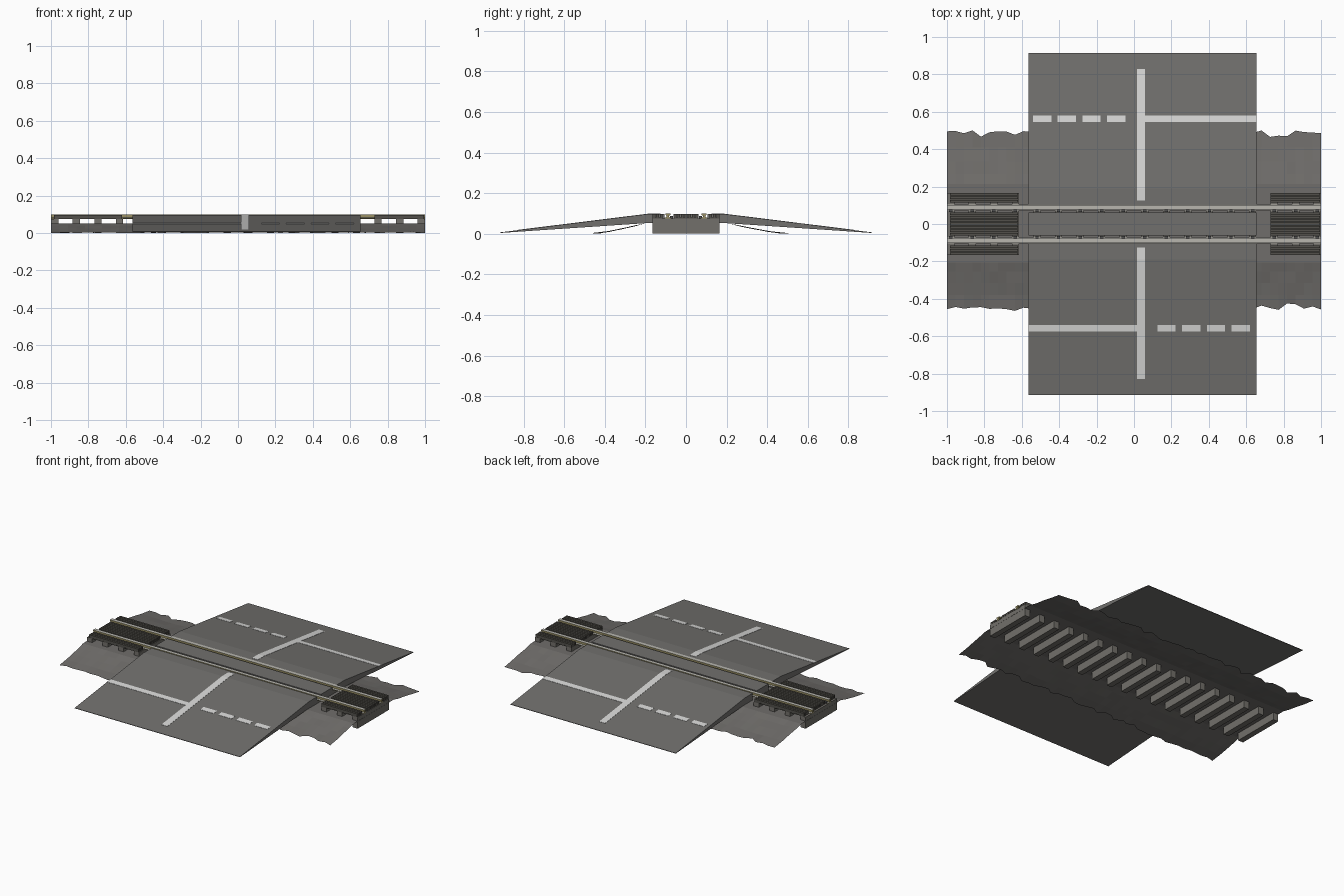
import bpy, bmesh, math, random

if "Cube" in bpy.data.objects:
    bpy.data.objects.remove(bpy.data.objects["Cube"])
random.seed(4)


def material(name, rgb):
    m = bpy.data.materials.new(name)
    m.diffuse_color = (*rgb, 1)
    m.use_nodes = True
    m.node_tree.nodes["Principled BSDF"].inputs["Base Color"].default_value = m.diffuse_color
    return m


ASPHALT = material("asphalt grey", (0.165, 0.162, 0.155))
GRAVEL = material("gravel grey", (0.16, 0.153, 0.145))
SLEEPER = material("sleeper concrete", (0.17, 0.162, 0.145))
PLANK = material("dark timber", (0.085, 0.08, 0.07))
PAINT = material("road paint", (0.68, 0.68, 0.67))
STEEL = material("polished steel", (0.48, 0.47, 0.43))
WEB = material("rusty rail side", (0.32, 0.28, 0.13))
CLIP = material("rail clip", (0.08, 0.08, 0.08))

ROAD_X0, ROAD_X1, ROAD_Y = -0.565, 0.655, 0.915


def finish(name, bm, *mats):
    me = bpy.data.meshes.new(name)
    bm.to_mesh(me)
    bm.free()
    for m in mats:
        me.materials.append(m)
    ob = bpy.data.objects.new(name, me)
    bpy.context.collection.objects.link(ob)
    return ob


def add_box(bm, x0, x1, y0, y1, z0, z1):
    v = [bm.verts.new((x, y, z)) for x in (x0, x1) for y in (y0, y1) for z in (z0, z1)]
    for f in ((0, 1, 3, 2), (4, 6, 7, 5), (0, 4, 5, 1), (2, 3, 7, 6), (0, 2, 6, 4), (1, 5, 7, 3)):
        bm.faces.new([v[i] for i in f])


def extrude_x(bm, profile, x0, x1):
    """Sweep a closed (y, z) outline along x."""
    a = [bm.verts.new((x0, y, z)) for y, z in profile]
    b = [bm.verts.new((x1, y, z)) for y, z in profile]
    n = len(profile)
    for i in range(n):
        j = (i + 1) % n
        bm.faces.new((a[i], a[j], b[j], b[i]))
    bm.faces.new(a)
    bm.faces.new(b)
    bmesh.ops.recalc_face_normals(bm, faces=bm.faces)


def road_z(y):
    y = abs(y)
    return 0.097 if y < 0.19 else 0.097 - 0.090 * (y - 0.19) / (ROAD_Y - 0.19)


# Gravel bed: flat top, sloping shoulders, ragged edges
bm = bmesh.new()
NX = 44
rows = [-1, -0.85, -0.7, -0.56, -0.45, -0.2, 0, 0.2, 0.45, 0.56, 0.7, 0.85, 1]
grid = []
for i in range(NX + 1):
    x = -1 + 2 * i / NX
    col = []
    for t in rows:
        y = t * 0.465 + 0.02 * abs(t) ** 2
        s = max(0, (abs(t) - 0.45) / 0.55)
        z = 0.05 * (1 - s) ** 1.15
        if abs(t) == 1:
            y += random.uniform(-0.02, 0.02)
            z = random.uniform(0, 0.004)
        elif abs(t) > 0.5:
            z += random.uniform(-0.003, 0.002)
        col.append(bm.verts.new((x, y, z)))
    grid.append(col)
for a, b in zip(grid, grid[1:]):
    for j in range(len(rows) - 1):
        bm.faces.new((a[j], b[j], b[j + 1], a[j + 1]))
finish("gravel_bed", bm, GRAVEL)

# Sleepers across the track, standing on the ground
SLEEPERS = [-0.98 + i * 1.96 / 17 for i in range(18)]
bm = bmesh.new()
for x in SLEEPERS:
    add_box(bm, x - 0.019, x + 0.019, -0.165, 0.165, 0, 0.076)
finish("sleepers", bm, SLEEPER)

# Rails with polished heads; clips on the inner side at each sleeper
half = [(0.016, 0.076), (0.016, 0.079), (0.006, 0.082), (0.006, 0.09), (0.012, 0.092), (0.012, 0.1)]
outline = half + [(-y, z) for y, z in reversed(half)]
for side, label in ((1, "back"), (-1, "front")):
    bm = bmesh.new()
    extrude_x(bm, [(y + side * 0.089, z) for y, z in outline], -1, 1)
    for f in bm.faces:
        f.material_index = 0 if f.normal.z > 0.9 else 1
    finish(label + "_rail", bm, STEEL, WEB)
    bm = bmesh.new()
    for x in SLEEPERS:
        ys = sorted((side * 0.064, side * 0.08))
        add_box(bm, x - 0.009, x + 0.009, *ys, 0.076, 0.087)
    finish(label + "_rail_clips", bm, CLIP)

# Slatted timber decks at both ends, between and outside the rails
bm = bmesh.new()
slats = [-0.054 + i * 0.018 for i in range(7)]
slats += [s * (0.122 + i * 0.018) for s in (-1, 1) for i in range(3)]
for x0, x1 in ((-0.985, -0.62), (0.73, 0.995)):
    for y in slats:
        add_box(bm, x0, x1, y - 0.0068, y + 0.0068, 0.08, 0.097)
    for y0, y1 in ((-0.06, 0.06), (0.115, 0.165), (-0.165, -0.115)):
        add_box(bm, x0, x1, y0, y1, 0.076, 0.081)
finish("timber_decks", bm, PLANK)

# Road ramps on both sides and the panel between the rails
for side, label in ((1, "back"), (-1, "front")):
    bm = bmesh.new()
    prof = [(0.105, 0.097), (0.19, 0.097), (ROAD_Y, 0.007), (ROAD_Y, 0.004), (0.2, 0.052), (0.105, 0.052)]
    extrude_x(bm, [(side * y, z) for y, z in prof], ROAD_X0, ROAD_X1)
    finish(label + "_road_ramp", bm, ASPHALT)
bm = bmesh.new()
add_box(bm, ROAD_X0, ROAD_X1, -0.061, 0.061, 0.052, 0.097)
finish("crossing_panel", bm, ASPHALT)


# Painted lines, thin plates that follow the road surface
def add_mark(bm, x0, x1, y0, y1):
    ys = [y0] + [b for b in (-0.19, 0.19) if y0 < b < y1] + [y1]
    low = [(y, road_z(y) - 0.001) for y in ys]
    top = [(y, road_z(y) + 0.0015) for y in reversed(ys)]
    extrude_x(bm, low + top, x0, x1)


bm = bmesh.new()
add_mark(bm, 0.016, 0.06, 0.125, 0.83)
add_mark(bm, 0.016, 0.06, -0.83, -0.125)
add_mark(bm, 0.06, ROAD_X1, 0.545, 0.58)
add_mark(bm, ROAD_X0, 0.016, -0.575, -0.54)
for i in range(4):
    add_mark(bm, -0.54 + i * 0.132, -0.442 + i * 0.132, 0.545, 0.58)
    add_mark(bm, 0.125 + i * 0.132, 0.223 + i * 0.132, -0.575, -0.54)
finish("road_markings", bm, PAINT)
